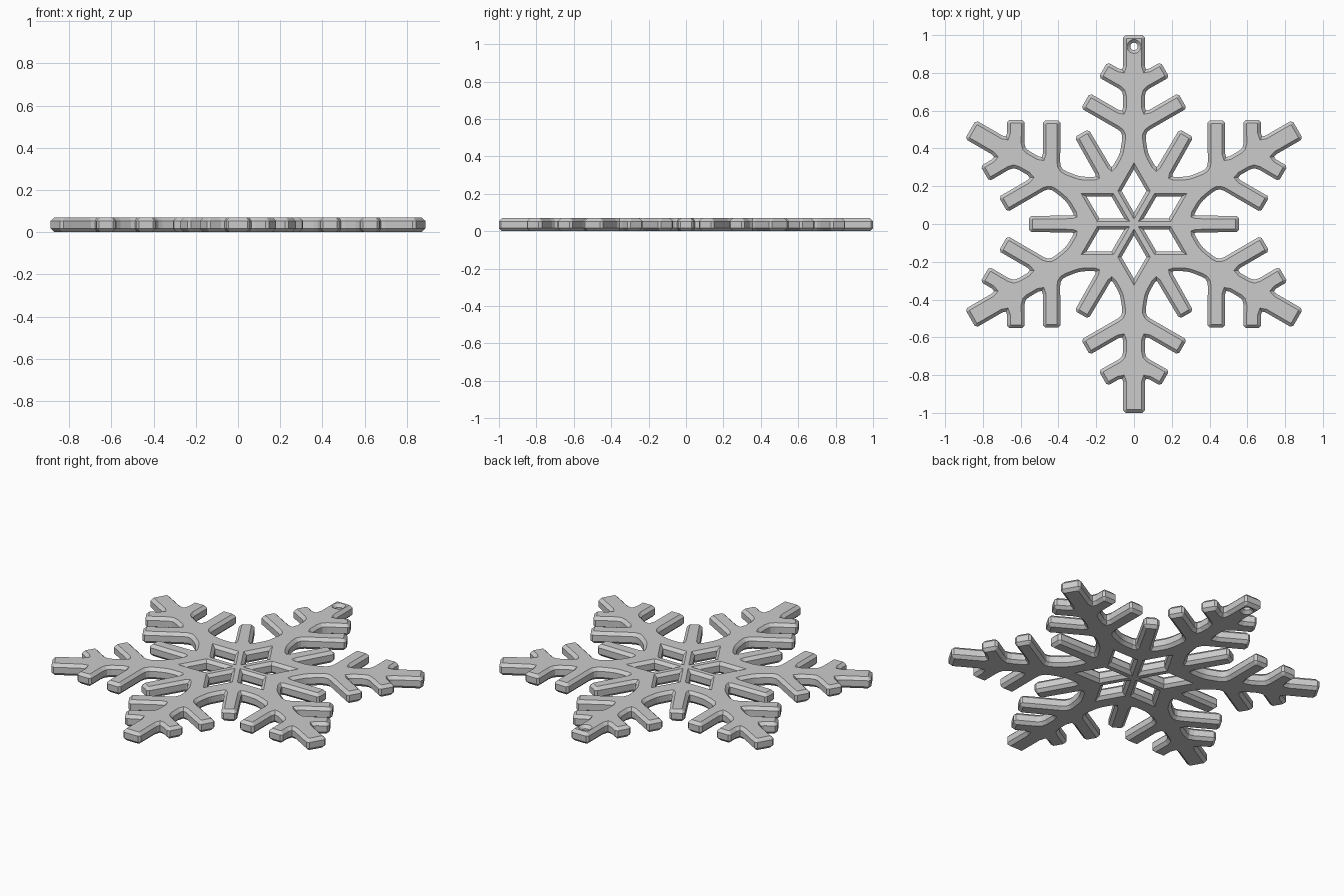
import bpy, bmesh
from math import sin, cos, pi
from mathutils import Vector, Matrix

if "Cube" in bpy.data.objects:
    bpy.data.objects.remove(bpy.data.objects["Cube"])

HEIGHT, CHAMFER = 0.07, 0.017

# Right half of one long arm: (x, y, corner cut, segments), from hub to tip
half_arm = [
    (0.241, 0.502, 0.012, 1),   # short spoke tip
    (0.118, 0.295, 0.015, 2),   # hub web
    (0.074, 0.372, 0.030, 3),
    (0.057, 0.484, 0.035, 3),   # lower twig
    (0.280, 0.612, 0.012, 1),
    (0.234, 0.692, 0.012, 1),
    (0.057, 0.590, 0.028, 2),
    (0.057, 0.703, 0.028, 2),   # upper twig
    (0.187, 0.777, 0.012, 1),
    (0.141, 0.857, 0.012, 1),
    (0.057, 0.809, 0.028, 2),
    (0.057, 1.000, 0.012, 1),   # arm tip
]


def turned(p, k):
    return Matrix.Rotation(k * pi / 3, 2) @ Vector(p)


def soften(corners):
    """Replace each corner by a short faceted curve."""
    out = []
    for i, (p, cut, seg) in enumerate(corners):
        a = p + (corners[i - 1][0] - p).normalized() * cut
        b = p + (corners[(i + 1) % len(corners)][0] - p).normalized() * cut
        for j in range(seg + 1):
            t = j / seg
            out.append(a * (1 - t) ** 2 + p * 2 * t * (1 - t) + b * t ** 2)
    return out


def inset(loop, d):
    """Mitred offset towards the left of the loop direction."""
    out = []
    for i, p in enumerate(loop):
        e1 = (p - loop[i - 1]).normalized()
        e2 = (loop[(i + 1) % len(loop)] - p).normalized()
        n1, n2 = Vector((-e1.y, e1.x)), Vector((-e2.y, e2.x))
        out.append(p + (n1 + n2) * d / (1 + n1.dot(n2)))
    return out


# Outer outline, counter-clockwise
corners = []
for k in range(6):
    for x, y, c, s in half_arm:
        corners.append((turned((x, y), k), c, s))
    for x, y, c, s in reversed(half_arm):
        corners.append((turned((-x, y), k), c, s))
loops = [soften(corners)]

# Six diamond openings in the hub, clockwise
diamond = [(0, 0.29), (0.066, 0.175), (0, 0.06), (-0.066, 0.175)]
for k in range(6):
    loops.append([turned(p, k) for p in diamond])

# Hanging hole near one tip, clockwise
loops.append([Vector((0.02 * cos(-i * pi / 8), 0.94 + 0.02 * sin(-i * pi / 8)))
              for i in range(16)])

# Chamfered walls, then flat caps
bm = bmesh.new()
cap_edges = ([], [])
levels = [(0, CHAMFER), (CHAMFER, 0), (HEIGHT - CHAMFER, 0), (HEIGHT, CHAMFER)]
for loop in loops:
    rings = [[bm.verts.new((p.x, p.y, z)) for p in inset(loop, d)]
             for z, d in levels]
    n = len(loop)
    for lo, hi in zip(rings, rings[1:]):
        for i in range(n):
            j = (i + 1) % n
            bm.faces.new((lo[i], lo[j], hi[j], hi[i]))
    for edges, ring in zip(cap_edges, (rings[0], rings[-1])):
        edges += [bm.edges.get((ring[i], ring[(i + 1) % n])) for i in range(n)]
for edges, nz in zip(cap_edges, (-1, 1)):
    bmesh.ops.triangle_fill(bm, edges=edges, use_beauty=True, normal=(0, 0, nz))
bmesh.ops.recalc_face_normals(bm, faces=bm.faces)

# Centre on y (flat-topped tips already reach +-1)
mesh = bpy.data.meshes.new("snowflake")
bm.to_mesh(mesh)
bm.free()
bpy.context.collection.objects.link(bpy.data.objects.new("snowflake", mesh))
